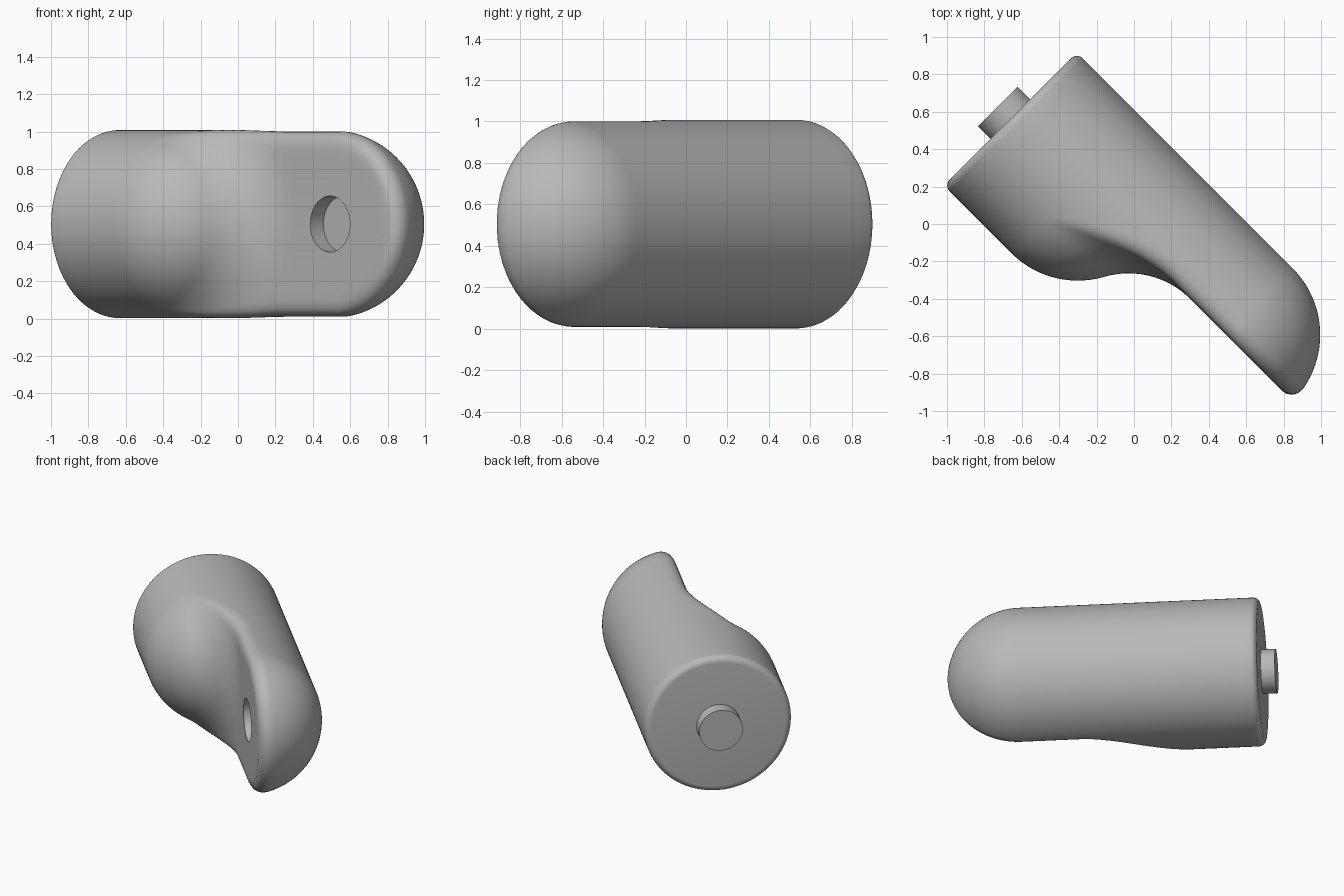
import bpy, bmesh
from math import sin, cos, pi, sqrt, radians
from mathutils import Vector, Matrix

cube = bpy.data.objects.get("Cube")
if cube:
    bpy.data.objects.remove(cube)

R = 0.503            # body radius
END = -0.865         # flat end
TIP = 0.767          # centre of the rounded tip, also of the pin hole
DOME = -0.354        # centre of the dome above the tongue
COVE = 0.465         # radius of the concave blend
REACH = sqrt((R + COVE) ** 2 - COVE ** 2)
SOFT = 0.08          # rounding of the tongue edge
RIM = 0.045          # rounding of the flat end's rim
HOLE = 0.15          # pin hole and peg radius
RAYS = 160

# Local frame: x along the body, y across it, z up; turned 45 degrees in plan
FRAME = Matrix.Translation((-0.05, -0.05, 0.505)) @ Matrix.Rotation(-pi / 4, 4, "Z")

grey = bpy.data.materials.new("plain grey")
grey.use_nodes = True
colour = (0.48, 0.48, 0.48, 1)
grey.diffuse_color = colour
grey.node_tree.nodes["Principled BSDF"].inputs["Base Color"].default_value = colour


def add_object(name, bm):
    mesh = bpy.data.meshes.new(name)
    bmesh.ops.recalc_face_normals(bm, faces=bm.faces)
    bm.to_mesh(mesh)
    bm.free()
    mesh.materials.append(grey)
    obj = bpy.data.objects.new(name, mesh)
    obj.matrix_world = FRAME
    bpy.context.collection.objects.link(obj)
    return obj


def smooth(obj):
    bpy.ops.object.select_all(action="DESELECT")
    obj.select_set(True)
    bpy.context.view_layer.objects.active = obj
    bpy.ops.object.shade_smooth_by_angle(angle=radians(30))


def relief(p):
    """Distance and normal of the dome, cove and flat tongue face."""
    px, h = p.x - DOME, -p.y
    rho = max(sqrt(px * px + p.z * p.z), 1e-6)
    if REACH * h > COVE * rho:
        d = sqrt(rho * rho + h * h)
        dist, gr, gh = d - R, rho / d, h / d
    elif rho < REACH:
        dr, dh = REACH - rho, COVE - h
        d = max(sqrt(dr * dr + dh * dh), 1e-6)
        dist, gr, gh = COVE - d, dr / d, dh / d
    else:
        dist, gr, gh = h, 0, 1
    return dist, Vector((gr * px / rho, -gh, gr * p.z / rho))


def body_distance(p):
    """Capsule cut by the relief, with a rolled edge between the two."""
    q = Vector((max(p.x - TIP, 0), p.y, p.z))
    a = q.length - R
    if p.x <= DOME:
        return a
    b, normal = relief(p)
    c = q.normalized().dot(normal)
    a, b = a + SOFT, b + SOFT
    if (a <= 0 and b <= 0) or a <= c * b or b <= c * a:
        d = max(a, b)
    else:
        d = sqrt(max(a * a + b * b - 2 * c * a * b, 0) / max(1 - c * c, 1e-9))
    return d - SOFT


def surface_point(start, direction, inset=0):
    low, high = 0, 0.9
    for _ in range(18):
        mid = (low + high) / 2
        if body_distance(start + direction * mid) < -inset:
            low = mid
        else:
            high = mid
    return start + direction * low


# Stations along the body: position, lean towards the tip, inset
stations = []
for i in range(7):
    t = i / 6 * pi / 2
    stations.append((END + RIM * (1 - cos(t)), 0, RIM * (1 - sin(t))))
stations += [(END + RIM + (DOME - END - RIM) * i / 6, 0, 0) for i in range(1, 6)]
stations += [(DOME + (TIP - DOME) * i / 56, 0, 0) for i in range(57)]
stations += [(TIP, pi / 2 * i / 40, 0) for i in range(1, 40)]

# Body
bm = bmesh.new()
rings = []
for x, lean, inset in stations:
    ring = []
    for k in range(RAYS):
        t = 2 * pi * k / RAYS
        direction = Vector((sin(lean), cos(lean) * cos(t), cos(lean) * sin(t)))
        ring.append(bm.verts.new(surface_point(Vector((x, 0.15, 0)), direction, inset)))
    rings.append(ring)
for r0, r1 in zip(rings, rings[1:]):
    for k in range(RAYS):
        j = (k + 1) % RAYS
        bm.faces.new((r0[k], r0[j], r1[j], r1[k]))
pole = bm.verts.new(surface_point(Vector((TIP, 0.15, 0)), Vector((1, 0, 0))))
for k in range(RAYS):
    bm.faces.new((rings[-1][k], rings[-1][(k + 1) % RAYS], pole))
cap = bm.faces.new(rings[0])
bmesh.ops.inset_individual(bm, faces=[cap], thickness=0.01)
body = add_object("body", bm)


def cylinder(name, centre, axis, length):
    bm = bmesh.new()
    turn = Matrix.Rotation(pi / 2, 4, axis)
    bmesh.ops.create_cone(bm, cap_ends=True, segments=64, radius1=HOLE, radius2=HOLE,
                          depth=length, matrix=Matrix.Translation(centre) @ turn)
    return add_object(name, bm)


# Blind pin hole in the tongue face
cutter = cylinder("hole_cutter", (TIP, 0, 0), "X", 0.2)
cutter.hide_render = True
cut = body.modifiers.new("pin hole", "BOOLEAN")
cut.operation = "DIFFERENCE"
cut.solver = "EXACT"
cut.object = cutter
bpy.context.view_layer.objects.active = body
bpy.ops.object.modifier_apply(modifier=cut.name)
bpy.data.objects.remove(cutter)
smooth(body)

# Peg on the flat end
peg = cylinder("peg", (END - 0.03, 0, 0), "Y", 0.13)
smooth(peg)
